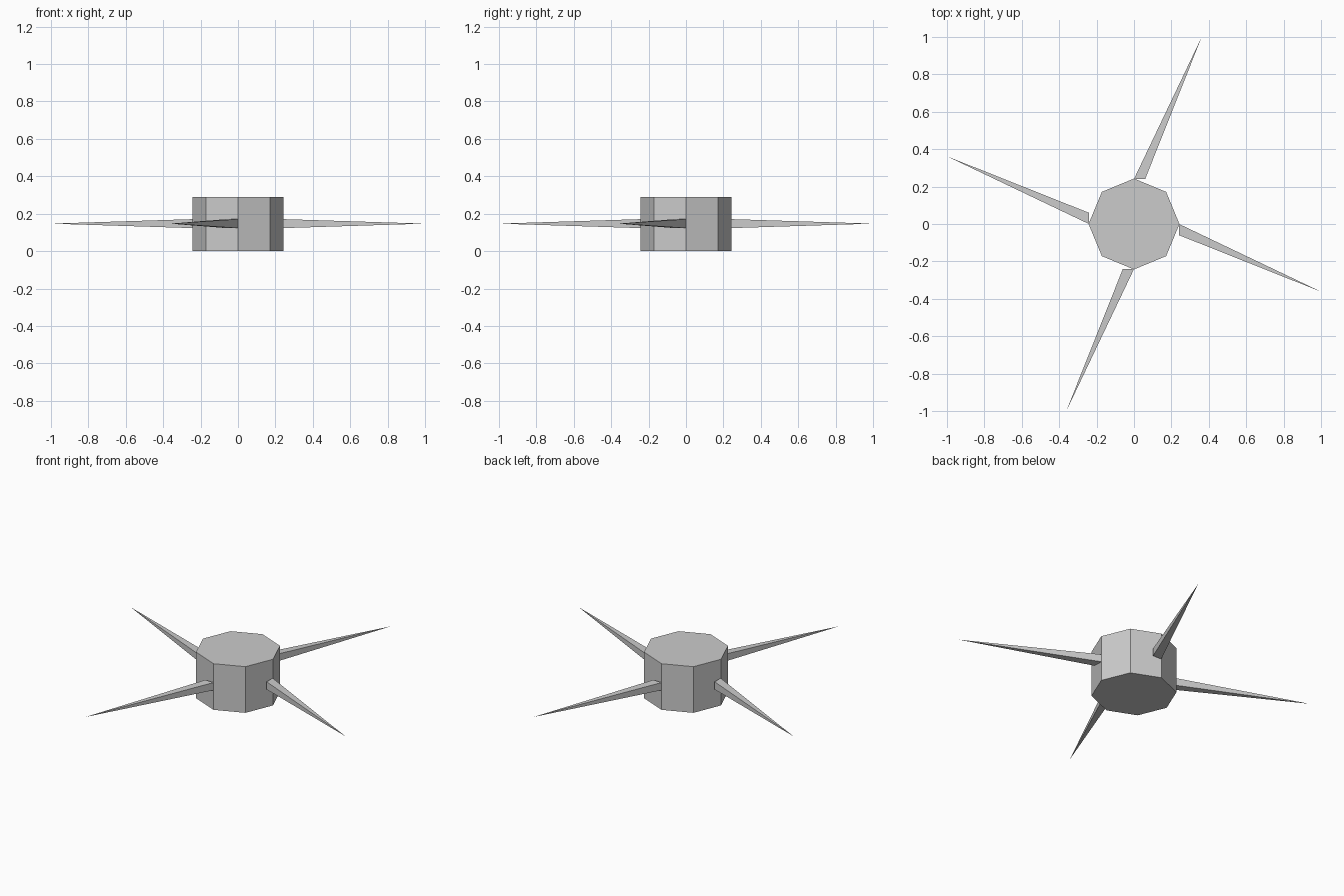
import bpy
import bmesh
from math import pi
from mathutils import Matrix, Vector

cube = bpy.data.objects.get("Cube")
if cube:
    bpy.data.objects.remove(cube, do_unlink=True)

RADIUS, HEIGHT = 0.243, 0.29
MID = HEIGHT / 2 + 0.002

grey = bpy.data.materials.new("plain_grey")
grey.use_nodes = True
colour = (0.6, 0.6, 0.6, 1)
grey.diffuse_color = colour
grey.node_tree.nodes["Principled BSDF"].inputs["Base Color"].default_value = colour


def add_part(name, bm):
    bmesh.ops.recalc_face_normals(bm, faces=bm.faces[:])
    mesh = bpy.data.meshes.new(name)
    bm.to_mesh(mesh)
    bm.free()
    mesh.materials.append(grey)
    part = bpy.data.objects.new(name, mesh)
    bpy.context.collection.objects.link(part)
    return part


# Eight-sided hub with corners on the axes
bm = bmesh.new()
bmesh.ops.create_cone(bm, cap_ends=True, segments=8, radius1=RADIUS,
                      radius2=RADIUS, depth=HEIGHT,
                      matrix=Matrix.Translation((0, 0, HEIGHT / 2)))
add_part("hub", bm)


# Swept four-sided spikes, one per quarter turn
def add_spike(name, turn):
    bm = bmesh.new()
    y, width, half = 0.241, 0.06, 0.024
    base = [bm.verts.new(p) for p in ((0, y, MID - half), (width, y, MID - half),
                                      (width, y, MID + half), (0, y, MID + half))]
    tip = bm.verts.new(Vector((0.362, 1, MID)))
    bm.faces.new(base)
    for i in range(4):
        bm.faces.new((base[i], base[(i + 1) % 4], tip))
    bm.transform(Matrix.Rotation(turn * pi / 2, 4, "Z"))
    add_part(name, bm)


for turn, side in enumerate(("back", "right", "front", "left")):
    add_spike(side + "_spike", turn)
